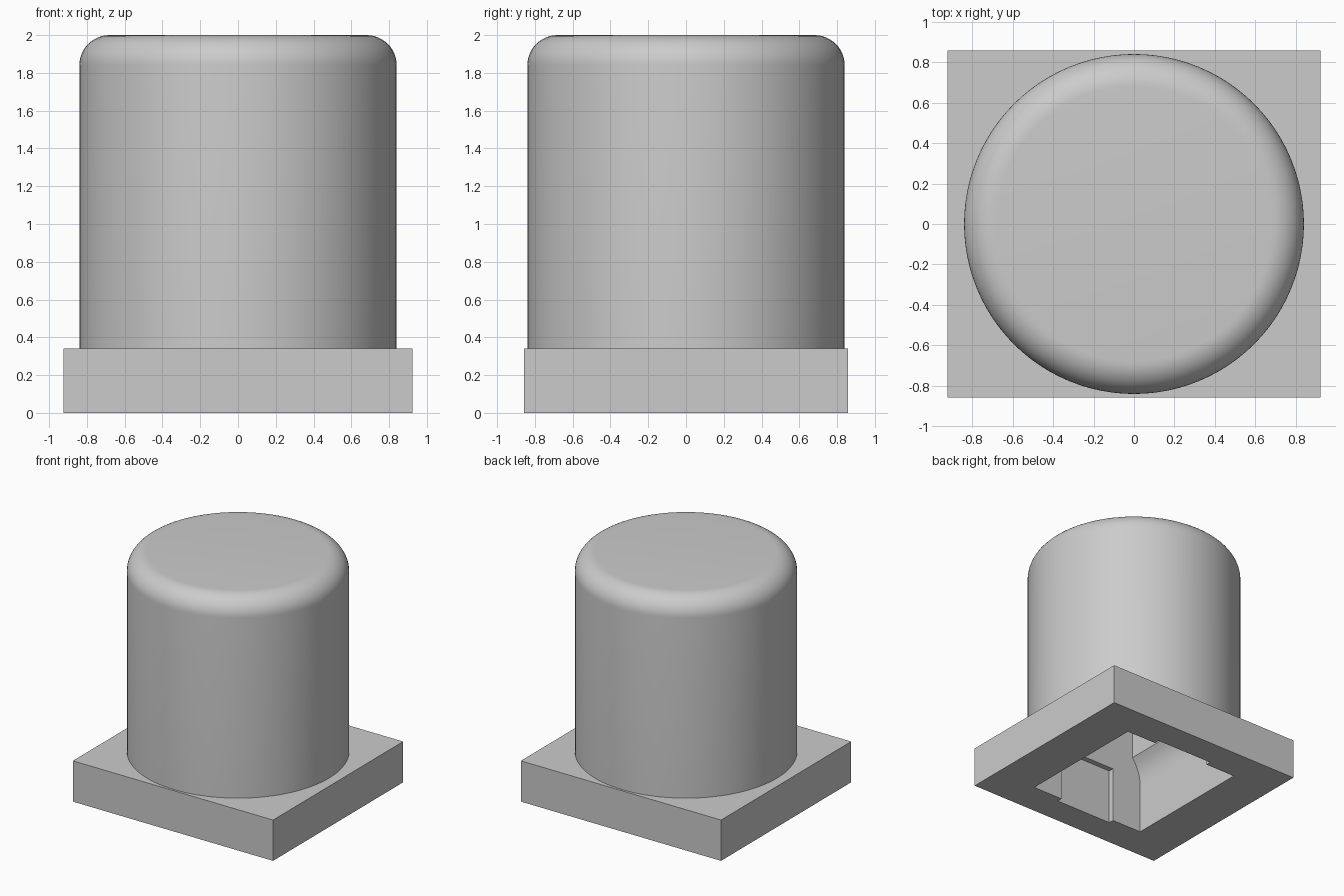
import bpy, bmesh
from math import sin, cos, pi, radians

default = bpy.data.objects.get("Cube")
if default:
    bpy.data.objects.remove(default, do_unlink=True)

grey = bpy.data.materials.new("light grey plastic")
grey.use_nodes = True
colour = (0.6, 0.6, 0.6, 1)
grey.diffuse_color = colour
grey.node_tree.nodes["Principled BSDF"].inputs["Base Color"].default_value = colour


def make_object(name, bm):
    bmesh.ops.recalc_face_normals(bm, faces=bm.faces)
    mesh = bpy.data.meshes.new(name)
    bm.to_mesh(mesh)
    bm.free()
    mesh.materials.append(grey)
    obj = bpy.data.objects.new(name, mesh)
    bpy.context.collection.objects.link(obj)
    return obj


def box(name, half_x, half_y, low, high):
    bm = bmesh.new()
    bmesh.ops.create_cube(bm, size=1)
    for v in bm.verts:
        v.co = (v.co.x * 2 * half_x, v.co.y * 2 * half_y, high if v.co.z > 0 else low)
    return make_object(name, bm)


def lathe(name, profile, steps):
    bm = bmesh.new()
    verts = [bm.verts.new((r, 0, z)) for r, z in profile]
    edges = [bm.edges.new(pair) for pair in zip(verts, verts[1:])]
    bmesh.ops.spin(bm, geom=verts + edges, cent=(0, 0, 0), axis=(0, 0, 1),
                   angle=2 * pi, steps=steps)
    bmesh.ops.remove_doubles(bm, verts=bm.verts, dist=1e-5)
    bmesh.ops.holes_fill(bm, edges=[e for e in bm.edges if e.is_boundary])
    return make_object(name, bm)


def extrude_along_y(name, outline, half_y):
    bm = bmesh.new()
    face = bm.faces.new([bm.verts.new((x, -half_y, z)) for x, z in outline])
    moved = bmesh.ops.extrude_face_region(bm, geom=[face])["geom"]
    for v in moved:
        if isinstance(v, bmesh.types.BMVert):
            v.co.y = half_y
    return make_object(name, bm)


# Square base and round cap with a filleted top rim
base = box("base", 0.923, 0.857, 0, 0.34)
fillet = 0.16
rim = [(0.84 - fillet * (1 - cos(a)), 2 - fillet * (1 - sin(a)))
       for a in (pi / 2 * i / 12 for i in range(13))]
cap = lathe("cap", [(0.84, 0.3)] + rim, 96)

# Socket cutter: straight mouth, curved shoulders, narrower shaft above
shoulder = [(0.545 - 0.343 * (1 - cos(a)), 0.425 + 0.343 * sin(a))
            for a in (radians(40) * i / 8 for i in range(9))]
half = [(0.545, -0.1)] + shoulder + [(0.465, 1.4)]
socket = extrude_along_y("socket_cutter", half + [(-x, z) for x, z in reversed(half)], 0.575)

# Shallow clip notches in the front and back socket walls
notch = box("notch_cutter", 0.265, 0.62, -0.1, 0.47)

for part in (base, cap):
    for cutter in (socket, notch):
        cutter.hide_render = True
        mod = part.modifiers.new("cut", "BOOLEAN")
        mod.operation = "DIFFERENCE"
        mod.solver = "EXACT"
        mod.object = cutter
        bpy.ops.object.select_all(action="DESELECT")
        part.select_set(True)
        bpy.context.view_layer.objects.active = part
        bpy.ops.object.modifier_apply(modifier=mod.name)
    bpy.ops.object.shade_smooth_by_angle(angle=radians(25))

for cutter in (socket, notch):
    bpy.data.objects.remove(cutter, do_unlink=True)
